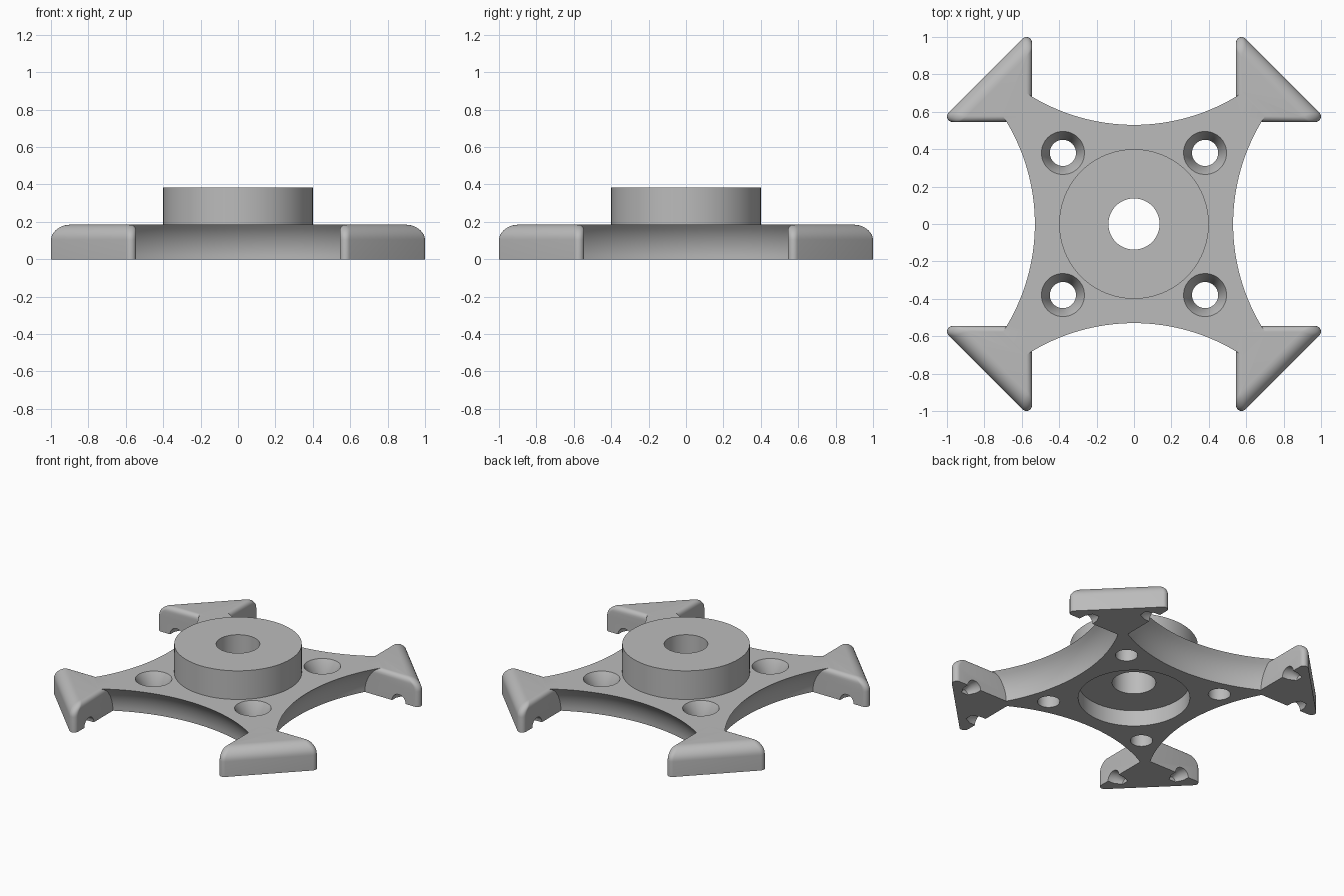
import bpy, bmesh
from math import sin, cos, pi, sqrt, radians
from mathutils import Matrix, Vector

old = bpy.data.objects.get("Cube")
if old:
    bpy.data.objects.remove(old, do_unlink=True)

TOP = 0.185          # plate thickness
CORNER = 0.545       # inner corner of each hook
HYP = 1.587          # x + y along a hook's outer face

grey = bpy.data.materials.new("plain grey")
grey.use_nodes = True
grey.diffuse_color = (0.5, 0.5, 0.5, 1)
grey.node_tree.nodes["Principled BSDF"].inputs["Base Color"].default_value = (0.5, 0.5, 0.5, 1)


def loft(name, rings, matrix=Matrix()):
    """Closed solid through a stack of equal-length rings."""
    bm = bmesh.new()
    loops = [[bm.verts.new(matrix @ Vector(p)) for p in ring] for ring in rings]
    n = len(loops[0])
    for low, high in zip(loops, loops[1:]):
        for i in range(n):
            j = (i + 1) % n
            bm.faces.new((low[i], low[j], high[j], high[i]))
    bm.faces.new(loops[0][::-1])
    bm.faces.new(loops[-1])
    bmesh.ops.recalc_face_normals(bm, faces=bm.faces)
    mesh = bpy.data.meshes.new(name)
    bm.to_mesh(mesh)
    bm.free()
    mesh.materials.append(grey)
    obj = bpy.data.objects.new(name, mesh)
    bpy.context.collection.objects.link(obj)
    return obj


def turned(name, profile, matrix=Matrix(), n=48):
    """Round solid from (radius, height) pairs."""
    return loft(name, [[(r * cos(2 * pi * i / n), r * sin(2 * pi * i / n), z)
                        for i in range(n)] for r, z in profile], matrix)


def combine(body, tool, operation):
    bpy.context.view_layer.objects.active = body
    mod = body.modifiers.new("combine", 'BOOLEAN')
    mod.operation = operation
    mod.solver = 'EXACT'
    mod.object = tool
    bpy.ops.object.modifier_apply(modifier=mod.name)
    bpy.data.objects.remove(tool, do_unlink=True)


def plate_ring(z):
    """Four hollow sides; the wall coves inward towards the bottom."""
    cove = 0.254
    radius = 1.14 - cove + sqrt(cove ** 2 - z ** 2)
    ring = []
    for k in range(4):
        turn = Matrix.Rotation(k * pi / 2, 3, 'Z')
        for i in range(33):
            x = 0.58 * (1 - i / 16)
            ring.append(turn @ Vector((x, 1.59 - sqrt(radius ** 2 - x ** 2), z)))
    return ring


def hook_ring(z, outer):
    """Right triangle with rounded tips; the insets shape the top fillets."""
    rise = max(0, z - TOP + 0.03)
    inner = 0.03 - sqrt(max(0, 0.03 ** 2 - rise ** 2))
    r = max(0.004, 0.03 - inner)
    edge = CORNER + inner
    near = edge + r
    far = HYP - sqrt(2) * (outer + r) - near
    ring = [(edge, edge, z)]
    for cx, cy, start in ((far, near, -90), (near, far, 45)):
        for i in range(10):
            a = radians(start + 15 * i)
            ring.append((cx + r * cos(a), cy + r * sin(a), z))
    return ring


# Plate and hub
body = loft("mounting_plate", [plate_ring(TOP * i / 8) for i in range(9)])
combine(body, turned("hub", [(0.4, 0.14), (0.4, 0.383)], n=96), 'UNION')

# Arrow-shaped corner hooks
fillet = 0.08
rings = [hook_ring(0, 0)]
for i in range(10):
    a = pi / 2 * i / 9
    rings.append(hook_ring(TOP - fillet + fillet * sin(a), fillet * (1 - cos(a))))
for k in range(4):
    turn = Matrix.Rotation(k * pi / 2, 4, 'Z')
    hook = loft("corner_hook", rings, turn)
    # Grooves under the inner edges of the hook
    along_x = Matrix.Translation((0.5, 0.85, 0)) @ Matrix.Rotation(pi / 2, 4, 'Y')
    along_y = Matrix.Translation((0.85, 0.5, 0)) @ Matrix.Rotation(-pi / 2, 4, 'X')
    for place in (along_x, along_y):
        groove = turned("groove", [(0.055, 0), (0.05, 0.09), (0.025, 0.14)], turn @ place, 24)
        combine(hook, groove, 'DIFFERENCE')
    combine(body, hook, 'UNION')

# Countersunk screw holes
for x in (-0.38, 0.38):
    for y in (-0.38, 0.38):
        screw = turned("screw_hole", [(0.07, -0.1), (0.07, 0.1), (0.115, TOP), (0.115, 0.3)],
                       Matrix.Translation((x, y, 0)))
        combine(body, screw, 'DIFFERENCE')

# Centre bore and the recess underneath
combine(body, turned("recess", [(0.35, -0.1), (0.35, 0.11)], n=96), 'DIFFERENCE')
combine(body, turned("bore", [(0.137, -0.1), (0.137, 0.5)]), 'DIFFERENCE')

bpy.ops.object.select_all(action='DESELECT')
body.select_set(True)
bpy.context.view_layer.objects.active = body
bpy.ops.object.shade_smooth_by_angle(angle=radians(30))
